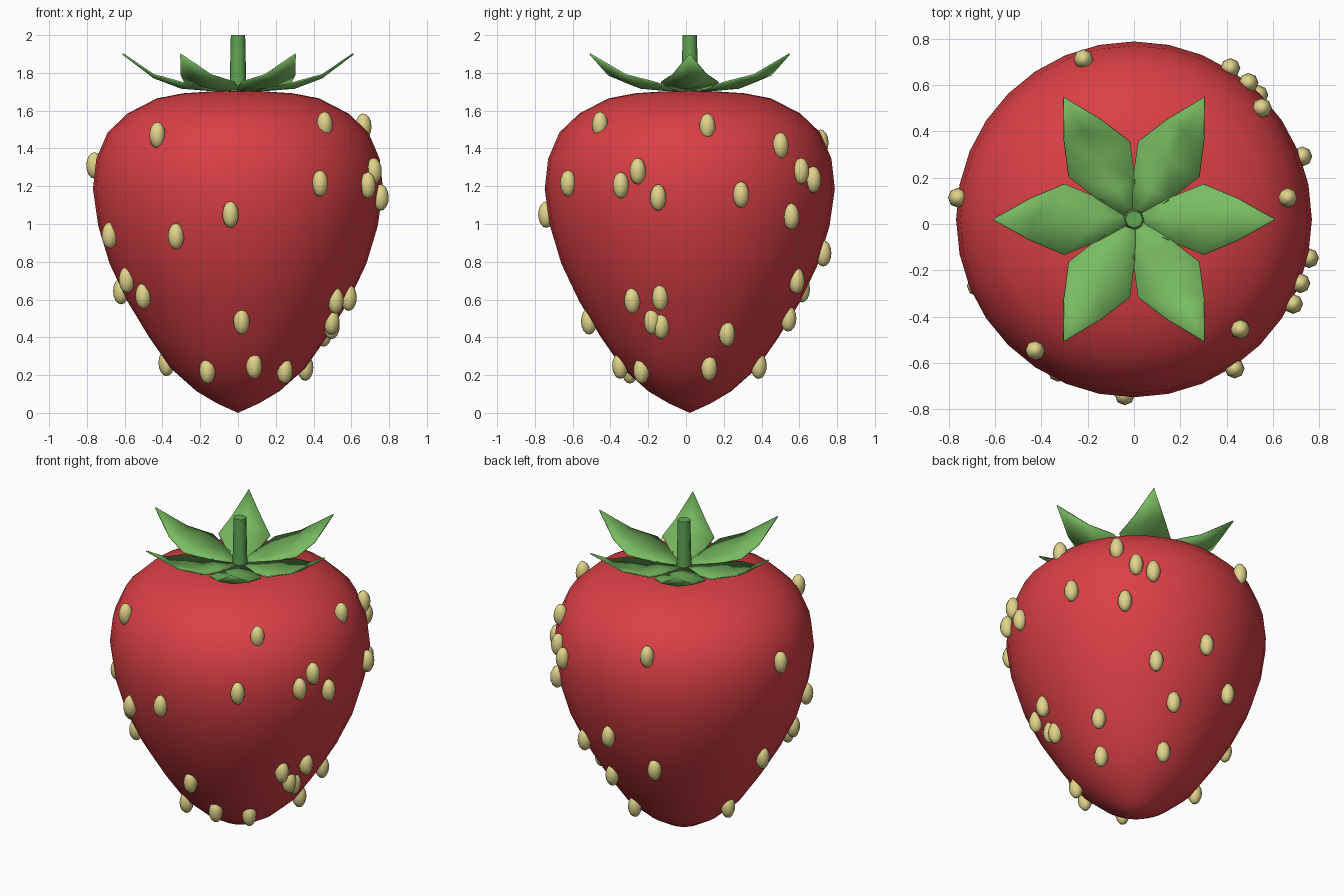
import bpy, bmesh, math
from mathutils import Matrix, Vector

if "Cube" in bpy.data.objects:
    bpy.data.objects.remove(bpy.data.objects["Cube"])

CY = 0.02  # fruit axis sits slightly towards the back


def material(name, rgb):
    m = bpy.data.materials.new(name)
    m.diffuse_color = (*rgb, 1)
    m.use_nodes = True
    m.node_tree.nodes["Principled BSDF"].inputs["Base Color"].default_value = m.diffuse_color
    return m


RED = material("red", (0.70, 0.05, 0.06))
LEAF = material("leaf_green", (0.19, 0.50, 0.12))
STEM = material("stem_green", (0.12, 0.38, 0.09))
SEED = material("seed_yellow", (0.75, 0.66, 0.26))


def finish(bm, name, mat, angle=None):
    bmesh.ops.recalc_face_normals(bm, faces=bm.faces)
    me = bpy.data.meshes.new(name)
    bm.to_mesh(me)
    bm.free()
    me.materials.append(mat)
    ob = bpy.data.objects.new(name, me)
    ob.location = (0, CY, 0)
    bpy.context.collection.objects.link(ob)
    me.polygons.foreach_set("use_smooth", [True] * len(me.polygons))
    if angle:
        bpy.context.view_layer.objects.active = ob
        ob.select_set(True)
        bpy.ops.object.shade_smooth_by_angle(angle=math.radians(angle))
        ob.select_set(False)
    return ob


# Fruit body: lathed profile (radius, height)
PROFILE = [(0, 0), (0.11, 0.05), (0.22, 0.115), (0.355, 0.235), (0.47, 0.40),
           (0.585, 0.59), (0.68, 0.79), (0.74, 0.99), (0.768, 1.185),
           (0.75, 1.345), (0.69, 1.485), (0.585, 1.585), (0.43, 1.665),
           (0.29, 1.692), (0.14, 1.702), (0, 1.707)]
bm = bmesh.new()
pts = [bm.verts.new((r, 0, z)) for r, z in PROFILE]
edges = [bm.edges.new(p) for p in zip(pts, pts[1:])]
bmesh.ops.spin(bm, geom=pts + edges, cent=(0, 0, 0), axis=(0, 0, 1),
               angle=math.tau, steps=32)
bmesh.ops.remove_doubles(bm, verts=bm.verts, dist=1e-4)
finish(bm, "fruit_body", RED)


# Seeds: upright ellipsoids on the surface, given as (angle, height)
def radius_at(z):
    for (r0, z0), (r1, z1) in zip(PROFILE, PROFILE[1:]):
        if z0 <= z <= z1:
            return r0 + (r1 - r0) * (z - z0) / (z1 - z0)


SPOTS = [(233, 1.47), (314, 1.525), (304, 1.215), (267, 1.05), (243.5, .935),
         (203, .94), (205.5, .705), (215, .62), (272, .485), (243, .225),
         (283, .25), (314, .225), (329.5, .595), (338, .485), (332, 1.205),
         (8, 1.515), (173, 1.31), (339, 1.28), (347.5, 1.14), (173, .645),
         (167, .265), (345, .61), (16, .24), (343, .46), (20.5, 1.155),
         (41, 1.415), (50, 1.28), (57.5, 1.235), (45, 1.04), (86, .845),
         (60.5, .70), (109, .655), (74, .50), (23.5, .42), (107.5, 1.43),
         (75, .25)]
bm = bmesh.new()
for deg, z in SPOTS:
    a, r = math.radians(deg), radius_at(z) + 0.012
    place = Matrix.Translation((r * math.cos(a), r * math.sin(a), z))
    bmesh.ops.create_uvsphere(bm, u_segments=8, v_segments=8, radius=1,
                              matrix=place @ Matrix.Diagonal((.043, .043, .07, 1)))
finish(bm, "seeds", SEED)

# Leaves: six cupped blades, rows of (distance, half width, mid height, edge height)
ROWS = [(0.02, 0.02, 1.700, 1.700), (0.15, 0.092, 1.708, 1.716),
        (0.30, 0.153, 1.720, 1.750), (0.445, 0.092, 1.775, 1.790)]
bm = bmesh.new()
for i in range(6):
    turn = Matrix.Rotation(i * math.tau / 6, 3, 'Z')
    put = lambda x, y, z: bm.verts.new(turn @ Vector((x, y, z)))
    rows = [(put(d, -w, e), put(d, 0, m), put(d, w, e)) for d, w, m, e in ROWS]
    for a, b in zip(rows, rows[1:]):
        for k in (0, 1):
            bm.faces.new((a[k], b[k], b[k + 1], a[k + 1]))
    tip = put(0.61, 0, 1.90)
    for k in (0, 1):
        bm.faces.new((rows[-1][k], tip, rows[-1][k + 1]))
leaves = finish(bm, "leaves", LEAF)
solid = leaves.modifiers.new("thickness", 'SOLIDIFY')
solid.thickness = 0.008
solid.offset = 0

# Stem: tapered eight-sided stalk
bm = bmesh.new()
bmesh.ops.create_cone(bm, cap_ends=True, segments=8, radius1=0.045, radius2=0.038,
                      depth=0.32, matrix=Matrix.Translation((0, 0, 1.84)))
finish(bm, "stem", STEM, 50)
